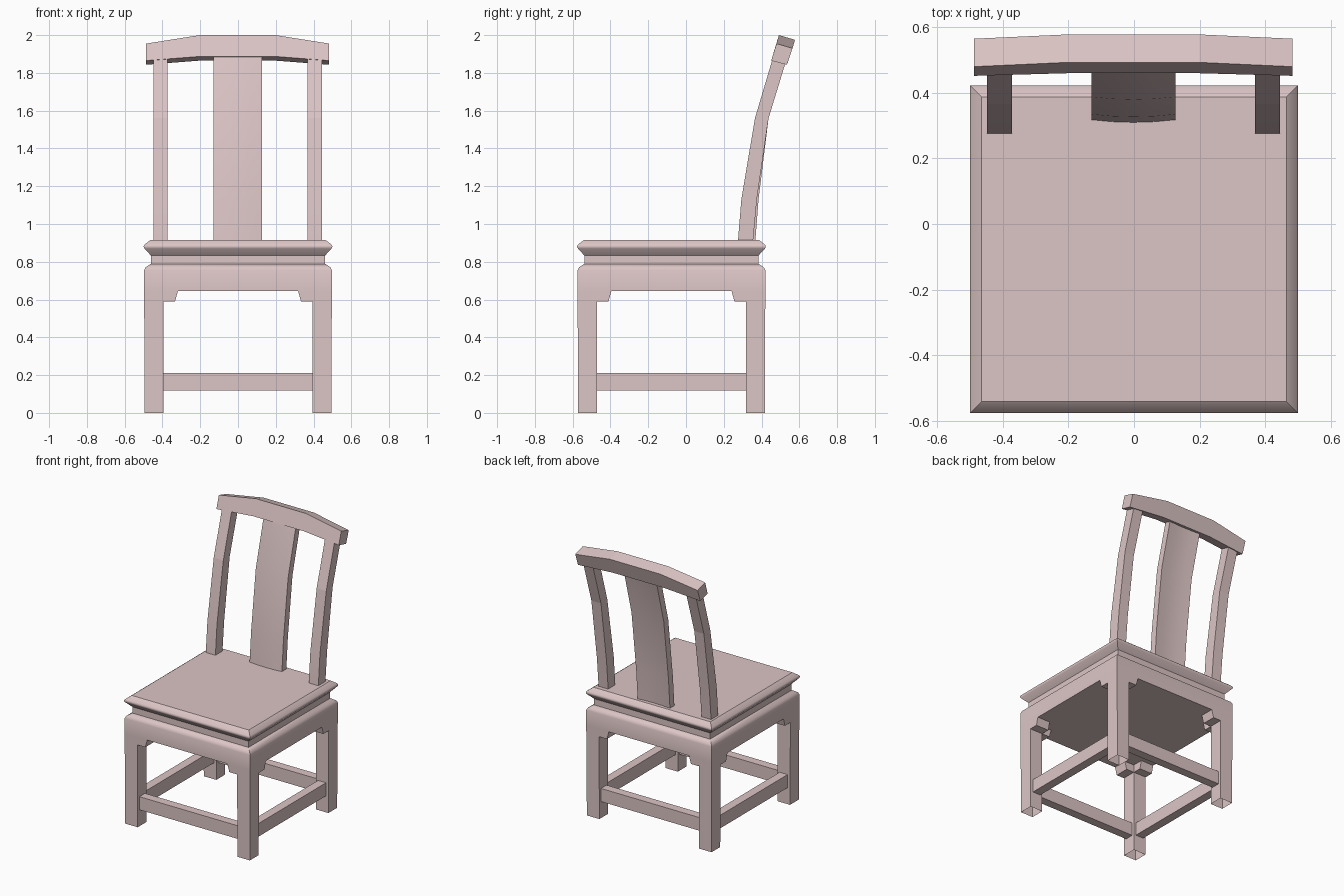
import bpy, bmesh, math
from mathutils import Vector

cube = bpy.data.objects.get("Cube")
if cube:
    bpy.data.objects.remove(cube, do_unlink=True)

# Single pale rose wood colour
wood = bpy.data.materials.new("pale_rose_wood")
wood.use_nodes = True
colour = (0.72, 0.56, 0.56, 1)
wood.diffuse_color = colour
wood.node_tree.nodes["Principled BSDF"].inputs["Base Color"].default_value = colour

CY = -0.077        # seat centre in y
INNER = 0.395      # inside face of the legs
OUTER = 0.497      # outside face of the legs
APRON_Z = 0.646    # underside of the apron


def loft(name, rings, cap_start=True, cap_end=True, smooth=35):
    """Skin a list of equal-length vertex rings."""
    bm = bmesh.new()
    rows = [[bm.verts.new(p) for p in ring] for ring in rings]
    for a, b in zip(rows, rows[1:]):
        for i in range(len(a)):
            j = (i + 1) % len(a)
            bm.faces.new((a[i], a[j], b[j], b[i]))
    if cap_start:
        bm.faces.new(rows[0][::-1])
    if cap_end:
        bm.faces.new(rows[-1])
    bmesh.ops.recalc_face_normals(bm, faces=bm.faces)
    mesh = bpy.data.meshes.new(name)
    bm.to_mesh(mesh)
    bm.free()
    mesh.materials.append(wood)
    obj = bpy.data.objects.new(name, mesh)
    bpy.context.collection.objects.link(obj)
    bpy.ops.object.select_all(action='DESELECT')
    obj.select_set(True)
    bpy.context.view_layer.objects.active = obj
    bpy.ops.object.shade_smooth_by_angle(angle=math.radians(smooth))


def square(r, z):
    return [(sx * r, CY + sy * r, z) for sx, sy in ((-1, -1), (1, -1), (1, 1), (-1, 1))]


# Moulded seat with a rounded nose, resting on the apron
loft("seat", [square(r, z) for r, z in (
    (0.46, 0.788), (0.46, 0.832), (0.495, 0.87), (0.499, 0.877),
    (0.499, 0.884), (0.495, 0.891), (0.464, 0.915))], cap_start=False)

# Apron block under the seat
loft("apron", [square(r, z) for r, z in (
    (OUTER, APRON_Z), (OUTER, 0.755), (0.49, 0.77), (0.463, 0.788))])

# Legs, open at the foot
for sx, side in ((1, "left"), (-1, "right")):
    for sy, end in ((-1, "front"), (1, "back")):
        def leg_ring(outer, z):
            return [(sx * a, CY + sy * b, z) for a, b in (
                (INNER, INNER), (outer, INNER), (outer, outer), (INNER, outer))]
        loft(f"{end}_{side}_leg", [leg_ring(0.494, 0), leg_ring(OUTER, APRON_Z)],
             cap_start=False, cap_end=False)

# Stretchers and corner brackets on the four sides
for k, side in enumerate(("front", "left", "back", "right")):
    ang = k * math.pi / 2

    def place(u, depth, z):
        x, y = u, -depth
        return (x * math.cos(ang) - y * math.sin(ang),
                CY + x * math.sin(ang) + y * math.cos(ang), z)

    loft(f"{side}_stretcher", [[place(u, d, z) for d, z in (
        (0.412, 0.118), (0.475, 0.118), (0.475, 0.212), (0.412, 0.212))] for u in (-INNER, INNER)])
    for s in (-1, 1):
        outline = ((INNER, APRON_Z), (0.318, APRON_Z), (0.333, 0.591), (INNER, 0.591))
        loft(f"{side}_bracket", [[place(s * u, d, z) for u, z in outline]
                                 for d in (INNER, OUTER)])

# Curved back posts: front and rear edge at each height
BX = -0.002
post_path = ((0.275, 0.355, 0.91), (0.293, 0.375, 1.13), (0.365, 0.437, 1.56), (0.46, 0.535, 1.88))
for s, side in ((1, "left"), (-1, "right")):
    loft(f"{side}_back_post", [[(BX + s * x, y, z) for x, y in (
        (0.37, f), (0.446, f), (0.446, b), (0.37, b))] for f, b, z in post_path], smooth=5)

# Bowed central splat
splat_path = ((0.309, 0.91), (0.326, 1.13), (0.379, 1.56), (0.468, 1.895))
rings = []
for y, z in splat_path:
    xs = [-0.128, -0.064, 0, 0.064, 0.128]
    bow = [(x, y + 0.008 * (x / 0.128) ** 2) for x in xs]
    rings.append([(BX + x, yy, z) for x, yy in bow]
                 + [(BX + x, yy + 0.05, z) for x, yy in reversed(bow)])
loft("back_splat", rings, smooth=25)

# Arched crest rail, tilted back
middle = [Vector((0, y, z)) for y, z in ((0.459, 1.887), (0.542, 1.865), (0.577, 1.975), (0.492, 2.0))]
drop = Vector((0, -0.008, -0.022))
top_drop = Vector((0, -0.013, -0.045))
tip = [p + (drop if i < 2 else top_drop) for i, p in enumerate(middle)]
loft("crest_rail", [[p + Vector((BX + x, 0, 0)) for p in section] for x, section in (
    (-0.485, tip), (-0.2, middle), (0.2, middle), (0.485, tip))], smooth=5)
